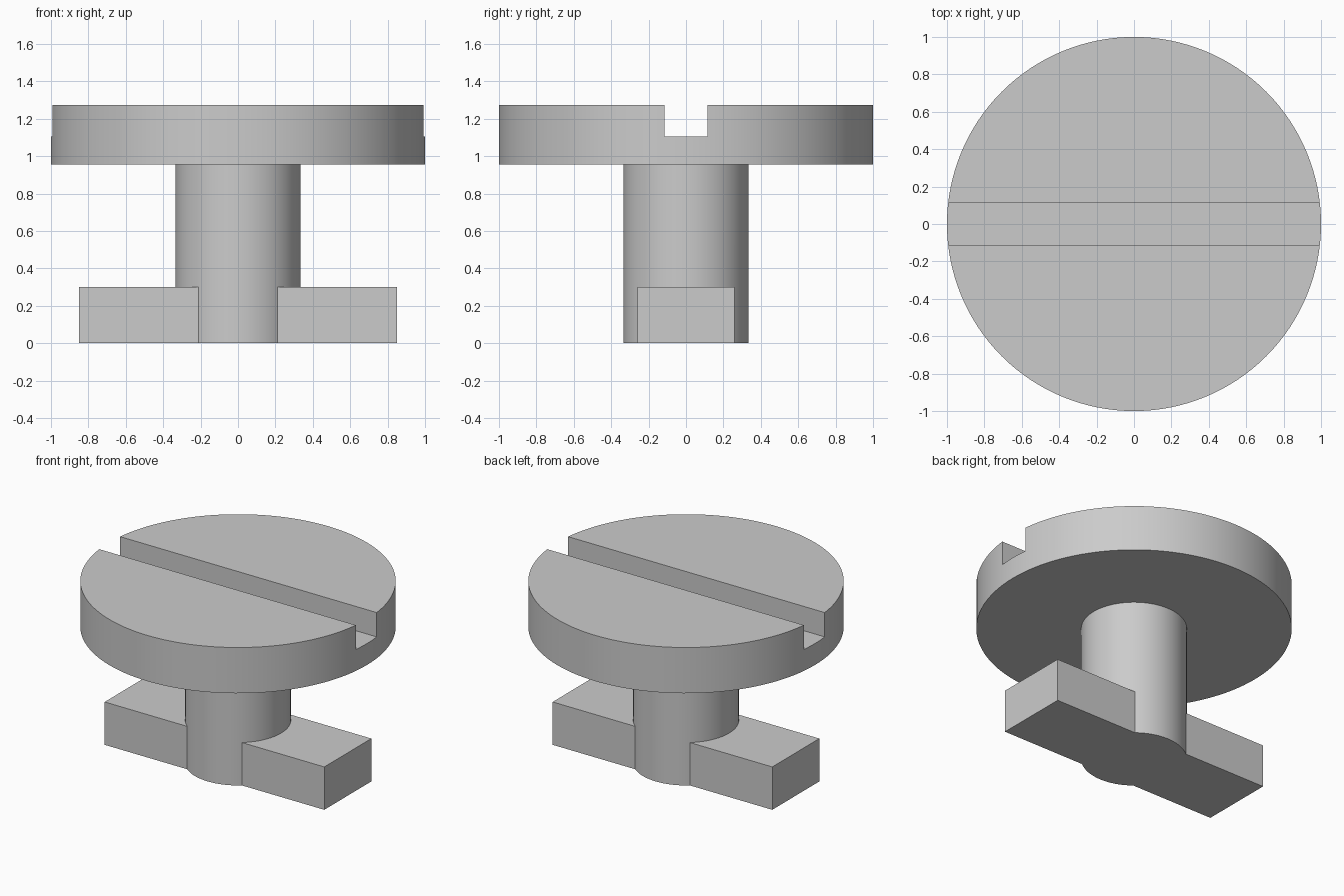
import bpy
import math

if "Cube" in bpy.data.objects:
    bpy.data.objects.remove(bpy.data.objects["Cube"])

SIDES = 128
HEAD_BOTTOM, HEAD_TOP, SLOT_FLOOR = 0.955, 1.275, 1.105


def cylinder(name, radius, z0, z1):
    bpy.ops.mesh.primitive_cylinder_add(vertices=SIDES, radius=radius, depth=z1 - z0,
                                        location=(0, 0, (z0 + z1) / 2))
    bpy.context.object.name = name
    return bpy.context.object


def box(name, sx, sy, z0, z1):
    bpy.ops.mesh.primitive_cube_add(size=1, location=(0, 0, (z0 + z1) / 2))
    obj = bpy.context.object
    obj.name = name
    obj.scale = (sx, sy, z1 - z0)
    bpy.ops.object.transform_apply(location=False, rotation=False, scale=True)
    return obj


def combine(target, tool, operation):
    mod = target.modifiers.new(operation.title(), 'BOOLEAN')
    mod.operation, mod.object, mod.solver = operation, tool, 'EXACT'
    bpy.context.view_layer.objects.active = target
    bpy.ops.object.modifier_apply(modifier=mod.name)
    bpy.data.objects.remove(tool, do_unlink=True)


# Slotted round head on a round shaft
fastener = cylinder("slotted_fastener", 1.0, HEAD_BOTTOM, HEAD_TOP)
combine(fastener, box("slot_cutter", 2.4, 0.23, SLOT_FLOOR, HEAD_TOP + 0.2), 'DIFFERENCE')

# Shaft with locking crossbar at its foot; shaft runs slightly into the head
shaft = cylinder("shaft", 0.335, 0.0, HEAD_BOTTOM + 0.05)
combine(shaft, box("crossbar", 1.7, 0.52, 0.0, 0.30), 'UNION')
combine(fastener, shaft, 'UNION')

# Smooth round walls, crisp edges
bpy.ops.object.select_all(action='DESELECT')
fastener.select_set(True)
bpy.context.view_layer.objects.active = fastener
bpy.ops.object.shade_smooth_by_angle(angle=math.radians(30))
